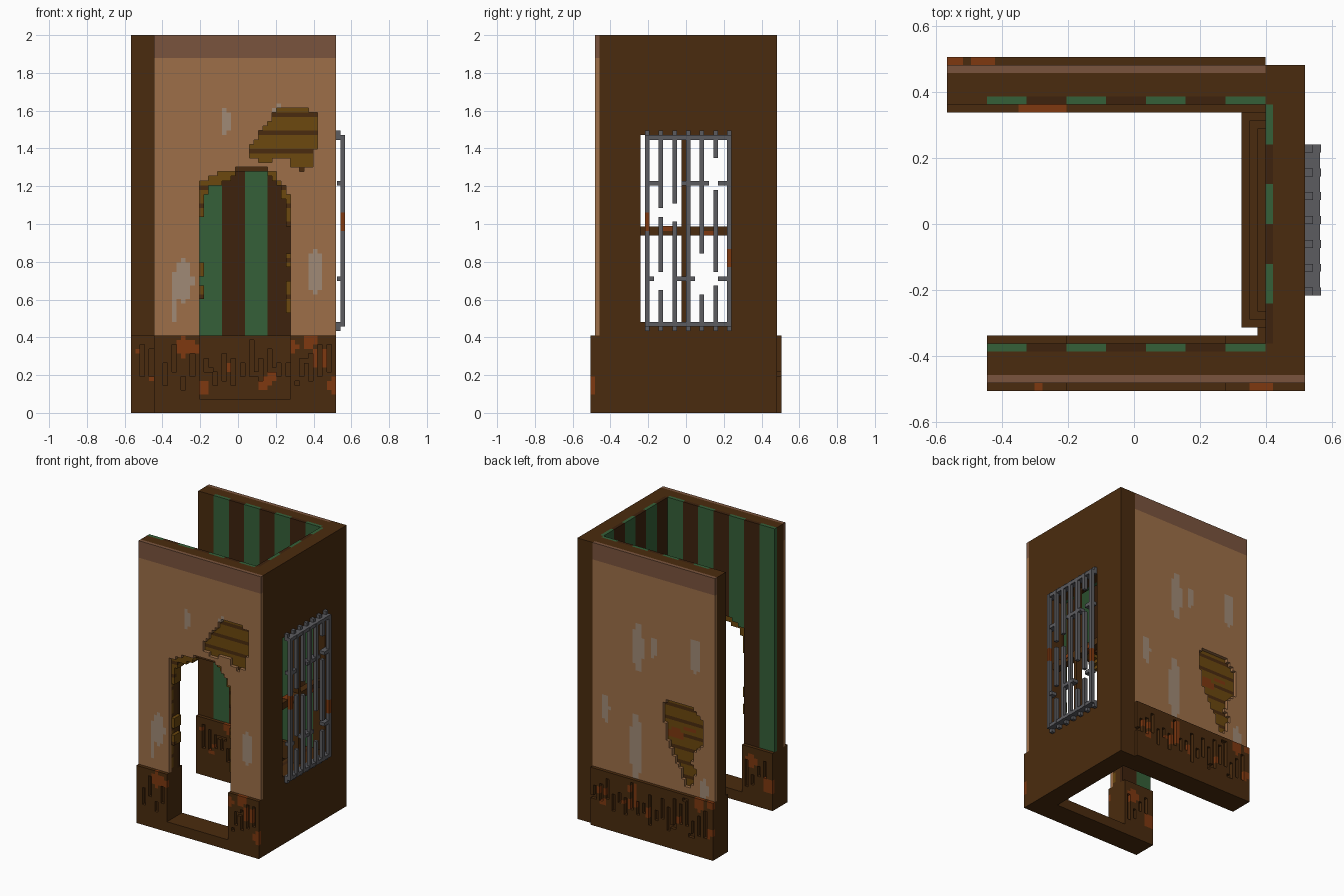
import bpy, bmesh, math, random

if "Cube" in bpy.data.objects:
    bpy.data.objects.remove(bpy.data.objects["Cube"])

U = 2 / 83                 # block size
CX, CY = 23.5, 21          # grid centre in blocks


def lin(c):
    c /= 255
    return c / 12.92 if c <= 0.04045 else ((c + 0.055) / 1.055) ** 2.4


COLOURS = {
    "brown_wood": (74, 43, 14), "dark_stripe": (61, 34, 13),
    "green_stripe": (53, 96, 56), "tan_plaster": (157, 111, 72),
    "plaster_band": (122, 84, 61), "worn_plaster": (160, 138, 118),
    "ochre_lath": (108, 72, 14), "rust": (126, 56, 16), "grey_iron": (92, 92, 96),
}
NAMES = list(COLOURS)
MATS = []
for n, rgb in COLOURS.items():
    m = bpy.data.materials.new(n)
    m.use_nodes = True
    col = (*[lin(c) for c in rgb], 1)
    m.diffuse_color = col
    m.node_tree.nodes["Principled BSDF"].inputs["Base Color"].default_value = col
    MATS.append(m)
BROWN, DARK, GREEN, TAN, BAND, WORN, OCHRE, RUST, IRON = range(9)


def blocks(name, boxes):
    """One object from boxes (x0, x1, y0, y1, z0, z1, colour) in block units."""
    bm = bmesh.new()
    used = sorted({b[6] for b in boxes})
    for x0, x1, y0, y1, z0, z1, c in boxes:
        v = [bm.verts.new(((x - CX) * U, (y - CY) * U, z * U))
             for z in (z0, z1) for y in (y0, y1) for x in (x0, x1)]
        for q in ((0, 2, 3, 1), (4, 5, 7, 6), (0, 1, 5, 4),
                  (2, 6, 7, 3), (0, 4, 6, 2), (1, 3, 7, 5)):
            bm.faces.new([v[i] for i in q]).material_index = used.index(c)
    me = bpy.data.meshes.new(name)
    bm.to_mesh(me)
    bm.free()
    for c in used:
        me.materials.append(MATS[c])
    ob = bpy.data.objects.new(name, me)
    bpy.context.collection.objects.link(ob)


def layer(name, axis, d, a, z, rule):
    """A wall layer across axis, depth d, width a, height z; rule gives colour or None."""
    cells = {(i, k): rule(i, k) for i in range(*a) for k in range(*z)}
    boxes = []
    for k in range(*z):
        for i in range(*a):
            c = cells.get((i, k))
            if c is None:
                continue
            i1, k1 = i + 1, k + 1
            while cells.get((i1, k)) == c:
                i1 += 1
            while all(cells.get((j, k1)) == c for j in range(i, i1)):
                k1 += 1
            for j in range(i, i1):
                for l in range(k, k1):
                    cells[j, l] = None
            boxes.append((*d, i, i1, k, k1, c) if axis == "x" else (i, i1, *d, k, k1, c))
    blocks(name, boxes)


def inside(poly, i, k):
    x, z, hit = (i + 0.5 - CX) * U, (k + 0.5) * U, False
    for (xa, za), (xb, zb) in zip(poly, poly[1:] + poly[:1]):
        if (za > z) != (zb > z) and x < xa + (z - za) * (xb - xa) / (zb - za):
            hit = not hit
    return hit


def spot(spots, i, k):
    x, z = (i + 0.5 - CX) * U, (k + 0.5) * U
    return any(((x - a) / w) ** 2 + ((z - b) / h) ** 2 < 1 for a, b, w, h in spots)


# Broken outlines
DOOR = [(-.207, .4), (-.207, 1.21), (-.15, 1.25), (-.08, 1.27), (0, 1.29), (.16, 1.29),
        (.2, 1.26), (.25, 1.2), (.278, 1.12), (.278, .4)]
DOOR_LATH = [(-.207, .4), (-.207, .6), (-.18, .61), (-.18, .67), (-.207, .7), (-.17, .73),
             (-.17, .79), (-.207, .8), (-.207, 1.0), (-.18, 1.05), (-.18, 1.12), (-.15, 1.2),
             (-.06, 1.22), (.01, 1.28), (.155, 1.28), (.17, 1.24), (.22, 1.2), (.25, 1.12),
             (.26, 1.0), (.278, .95), (.278, .85), (.25, .85), (.245, .78), (.278, .75),
             (.25, .65), (.25, .55), (.278, .53), (.278, .4)]
FRONT_HOLE = [(.06, 1.39), (.10, 1.46), (.14, 1.51), (.21, 1.61), (.34, 1.62), (.41, 1.58),
              (.42, 1.41), (.40, 1.38), (.40, 1.31), (.33, 1.28), (.28, 1.31), (.26, 1.35),
              (.13, 1.33), (.06, 1.365)]
BACK_HOLE = [(-.15, .98), (-.2, 1.04), (-.38, 1.04), (-.46, .95), (-.46, .78), (-.40, .70),
             (-.38, .62), (-.42, .6), (-.38, .45), (-.33, .45), (-.3, .55), (-.25, .64),
             (-.18, .78)]
FRONT_WORN = [(-.065, 1.54, .03, .07), (-.29, .7, .05, .12), (-.34, .56, .02, .08),
              (.41, .74, .04, .12), (.21, 1.61, .02, .03)]
BACK_WORN = [(.04, 1.35, .045, .17), (-.08, 1.38, .025, .08), (-.41, 1.4, .045, .13),
             (.295, .85, .03, .1), (.055, .64, .05, .24), (-.48, .47, .03, .08)]


def plaster(holes, worn):
    def rule(i, k):
        if any(inside(p, i, k) for p in holes):
            return None
        return BAND if k >= 78 else WORN if spot(worn, i, k) else TAN
    return rule


def lath(door, lo, hi, rusty=()):
    def rule(i, k):
        if door and inside(door, i, k):
            return None
        if not lo <= i < hi or k > 72:
            return BROWN
        return RUST if spot(rusty, i, k) else BROWN if k % 4 == 1 else OCHRE
    return rule


def paper(i, k):
    return GREEN if i // 5 % 2 else DARK


# Front wall, from outside to inside
layer("front_plaster", "y", (1, 2), (5, 45), (17, 83), plaster([DOOR, FRONT_HOLE], FRONT_WORN))
layer("front_lath", "y", (2, 3), (5, 45), (17, 83), lath(DOOR_LATH, 6, 43))
layer("front_core", "y", (3, 5), (5, 45), (17, 83),
      lambda i, k: None if inside(DOOR_LATH, i, k) else OCHRE if inside(DOOR, i, k) else BROWN)
layer("front_wallpaper", "y", (5, 6), (5, 45), (17, 83),
      lambda i, k: None if inside(DOOR, i, k) else BROWN if i >= 40 else paper(i, k))

# Back wall
layer("back_plaster", "y", (40, 41), (0, 40), (17, 83), plaster([BACK_HOLE], BACK_WORN))
layer("back_lath", "y", (39, 40), (0, 40), (17, 83),
      lath(None, 2, 39, [(-.24, .8, .07, .04), (-.35, .86, .04, .02)]))
blocks("back_core", [(0, 40, 37, 39, 17, 83, BROWN)])
layer("back_wallpaper", "y", (36, 37), (0, 40), (17, 83),
      lambda i, k: BROWN if i < 5 else paper(i, k))


# Side wall with its window opening
def window(i, k):
    return 11 <= i < 31 and 20 <= k < 61


layer("side_wall", "x", (41, 45), (6, 41), (0, 83),
      lambda i, k: None if window(i, k) else BROWN)
layer("side_wallpaper", "x", (40, 41), (6, 41), (0, 83),
      lambda i, k: None if window(i, k) else BROWN if i >= 36 or k < 17 else paper(i + 4, k))


# Wooden base: solid middle with grooved, rusty panels on both faces
def panel(seed, a0, a1, door=False):
    rng = random.Random(seed)
    grooves, rusts = set(), []
    for i in range(a0 + 2, a1 - 1, 2):
        lo = rng.randint(5, 9)
        hi = rng.randint(lo + 3, 16)
        grooves |= {(i, k) for k in range(lo, hi)}
        if rng.random() < 0.35:
            grooves.add((i + 1, rng.choice((lo, hi - 1))))
    for _ in range((a1 - a0) // 4):
        rusts.append((rng.uniform(a0, a1), rng.uniform(5, 16), rng.uniform(.9, 1.7)))

    def rule(i, k):
        if door and 15 <= i < 35 and k >= 3:
            return None
        if (i, k) in grooves and not (door and 14 <= i < 36):
            return None
        near = any(math.hypot(i + .5 - x, (k + .5 - z) * .8) < r for x, z, r in rusts)
        return RUST if near and k > 3 else BROWN
    return rule


blocks("front_base", [(5, 15, 1, 6, 0, 17, BROWN), (35, 45, 1, 6, 0, 17, BROWN),
                      (15, 35, 1, 6, 0, 3, BROWN)])
blocks("back_base", [(0, 40, 36, 41, 0, 17, BROWN)])
layer("front_outer_panel", "y", (0, 1), (5, 45), (0, 17), panel(3, 5, 45, True))
layer("front_inner_panel", "y", (6, 7), (5, 41), (0, 17), panel(5, 5, 40, True))
layer("back_outer_panel", "y", (41, 42), (0, 40), (0, 17), panel(8, 0, 40))
layer("back_inner_panel", "y", (35, 36), (0, 40), (0, 17), panel(11, 0, 40))
layer("side_inner_panel", "x", (39, 40), (7, 35), (0, 17), panel(14, 7, 35))

# Stepped window sill and cross frame
blocks("window_sill", [(37 + s, 40, 8 + s, 35 - s, 17 + s, 18 + s, BROWN) for s in range(3)])
blocks("window_frame", [(42, 44, 20, 21, 20, 61, BROWN), (42, 44, 11, 20, 39, 41, BROWN),
                        (42, 44, 21, 31, 39, 41, BROWN),
                        (41.8, 44.2, 15, 18, 40, 41.1, RUST), (41.8, 44.2, 24, 27, 39, 40, RUST)])

# Broken iron grille
RODS = [[(19, 40), (44, 61)], [(19, 27), (31, 43), (45, 61)], [(19, 42), (46, 61)], [(19, 61)],
        [(19, 26), (35, 61)], [(19, 28), (31, 49), (56, 61)], [(19, 32), (36, 61)]]
grille = [(46, 47, 12 + 3 * n, 13 + 3 * n, a, b, IRON)
          for n, spans in enumerate(RODS) for a, b in spans]
grille += [(46, 47, 12, 13, 40, 44, RUST), (46, 47, 30, 31, 32, 36, RUST)]
grille += [(45, 46, 12 + 3 * n, 13 + 3 * n, z, z + 1, IRON) for n in range(7) for z in (18, 61)]
grille += [(45, 46.9, 12, 31, z, z + 1, IRON) for z in (19, 60)]
grille += [(45.2, 46.9, a, b, z, z + 1, IRON) for a, b, z in
           ((12, 15, 50), (20, 26, 50), (28, 31, 50), (12, 14, 29), (18, 23, 29), (28, 30.5, 29))]
blocks("window_grille", grille)
